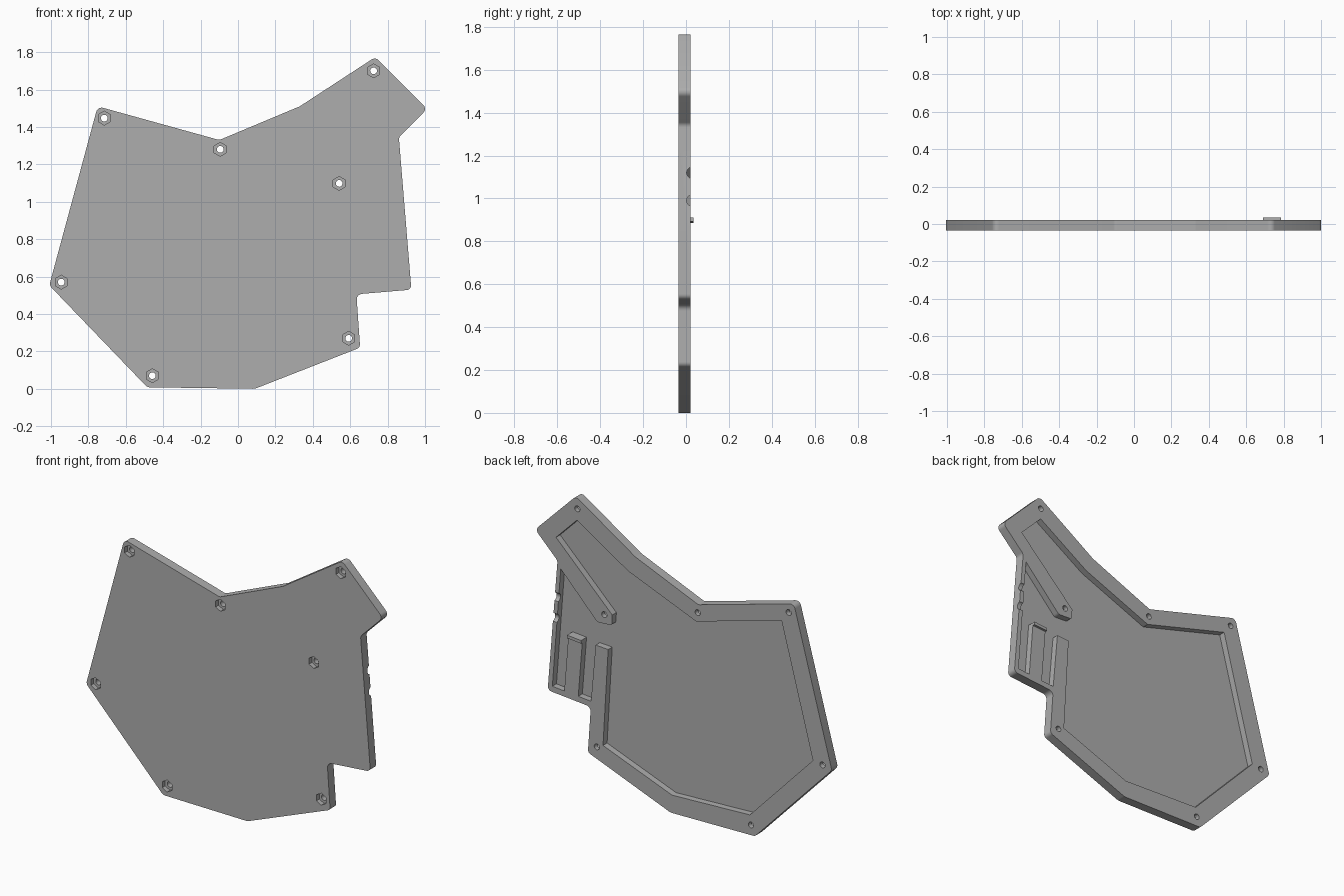
import bpy, bmesh, math
from mathutils import Vector, Matrix

if "Cube" in bpy.data.objects:
    bpy.data.objects.remove(bpy.data.objects["Cube"], do_unlink=True)

FRONT, FLOOR, RIM, TOP = -0.036, -0.018, 0.022, 0.036

grey = bpy.data.materials.new("plain grey")
grey.use_nodes = True
grey.diffuse_color = (0.42, 0.42, 0.42, 1)
grey.node_tree.nodes["Principled BSDF"].inputs["Base Color"].default_value = (0.42, 0.42, 0.42, 1)


def fillet(corners, steps=6):
    """Round each (x, z, radius) corner of a closed outline."""
    out = []
    for i, (x, z, r) in enumerate(corners):
        p = Vector((x, z))
        a = (Vector(corners[i - 1][:2]) - p).normalized()
        b = (Vector(corners[(i + 1) % len(corners)][:2]) - p).normalized()
        if r == 0:
            out.append(p)
            continue
        half = a.angle(b) / 2
        centre = p + (a + b).normalized() * r / math.sin(half)
        start = p + a * r / math.tan(half) - centre
        end = p + b * r / math.tan(half) - centre
        sweep = math.pi - 2 * half
        for k in range(steps + 1):
            t = k / steps
            v = (start * math.sin((1 - t) * sweep) + end * math.sin(t * sweep)) / math.sin(sweep)
            out.append(centre + v)
    return out


def prism(name, outline, y0, y1):
    """Extrude an x-z outline from y0 to y1."""
    bm = bmesh.new()
    face = bm.faces.new([bm.verts.new((p[0], y0, p[1])) for p in outline])
    ext = bmesh.ops.extrude_face_region(bm, geom=[face])
    verts = [g for g in ext["geom"] if isinstance(g, bmesh.types.BMVert)]
    bmesh.ops.translate(bm, vec=(0, y1 - y0, 0), verts=verts)
    bmesh.ops.recalc_face_normals(bm, faces=bm.faces)
    return finish(name, bm)


def finish(name, bm):
    mesh = bpy.data.meshes.new(name)
    bm.to_mesh(mesh)
    bm.free()
    mesh.materials.append(grey)
    obj = bpy.data.objects.new(name, mesh)
    bpy.context.collection.objects.link(obj)
    return obj


def ring(x, z, radius, sides):
    return [(x + radius * math.sin(math.tau * k / sides),
             z + radius * math.cos(math.tau * k / sides)) for k in range(sides)]


def combine(target, tool, operation):
    mod = target.modifiers.new(operation, "BOOLEAN")
    mod.operation, mod.object, mod.solver = operation, tool, "EXACT"
    bpy.context.view_layer.objects.active = target
    bpy.ops.object.modifier_apply(modifier=mod.name)
    bpy.data.objects.remove(tool, do_unlink=True)


# Case body with rounded corners
body = prism("case_body", fillet([
    (-0.10, 1.33, 0.03), (0.33, 1.51, 0.05), (0.735, 1.774, 0.03), (1.012, 1.497, 0.03),
    (0.86, 1.345, 0.03), (0.927, 0.53, 0.025), (0.633, 0.505, 0.03), (0.653, 0.22, 0.025),
    (0.09, 0, 0.05), (-0.485, 0.008, 0.03), (-1.009, 0.553, 0.03), (-0.75, 1.51, 0.03),
]), FRONT, RIM)

# Cavity, leaving the border walls, the slanted divider and the inner rib
cavity = prism("cavity", fillet([
    (0.87, 1.486, 0), (0.727, 1.63, 0), (0.38, 1.41, 0), (-0.085, 1.223, 0),
    (-0.666, 1.385, 0), (-0.88, 0.58, 0), (-0.45, 0.13, 0), (0.08, 0.11, 0),
    (0.55, 0.29, 0), (0.515, 0.89, 0), (0.60, 0.895, 0), (0.632, 0.54, 0),
    (0.895, 0.562, 0), (0.838, 1.30, 0), (0.59, 1.04, 0.03), (0.49, 1.045, 0.015),
    (0.487, 1.11, 0),
]), FLOOR, TOP)
combine(body, cavity, "DIFFERENCE")

# Screw holes with hexagonal nut pockets on the front
for x, z in [(-0.715, 1.447), (-0.095, 1.28), (0.725, 1.70), (0.541, 1.098),
             (-0.945, 0.57), (0.592, 0.27), (-0.458, 0.07)]:
    combine(body, prism("nut_pocket", ring(x, z, 0.037, 6), FRONT - 0.02, -0.008), "DIFFERENCE")
    combine(body, prism("screw_hole", ring(x, z, 0.018, 20), FRONT - 0.03, TOP), "DIFFERENCE")

# Scalloped openings in the thin side wall
for z in (1.12, 0.99):
    bm = bmesh.new()
    bmesh.ops.create_cone(bm, cap_ends=True, segments=24, radius1=0.027, radius2=0.027, depth=0.1,
                          matrix=Matrix.Translation((0.88, 0.03, z)) @ Matrix.Rotation(math.pi / 2, 4, "Y"))
    combine(body, finish("scallop", bm), "DIFFERENCE")

# Clip bar rising from the pocket wall, with a raised hook at its end
clip = prism("clip_bar", [(0.72, 0.53), (0.815, 0.538), (0.786, 0.90), (0.691, 0.89)], FLOOR - 0.005, RIM)
combine(body, clip, "UNION")
hook = prism("clip_hook", [(0.691, 0.885), (0.786, 0.893), (0.785, 0.912), (0.69, 0.904)], FLOOR - 0.005, TOP)
combine(body, hook, "UNION")

bpy.context.view_layer.objects.active = body
body.select_set(True)
bpy.ops.object.shade_smooth_by_angle(angle=math.radians(25))
